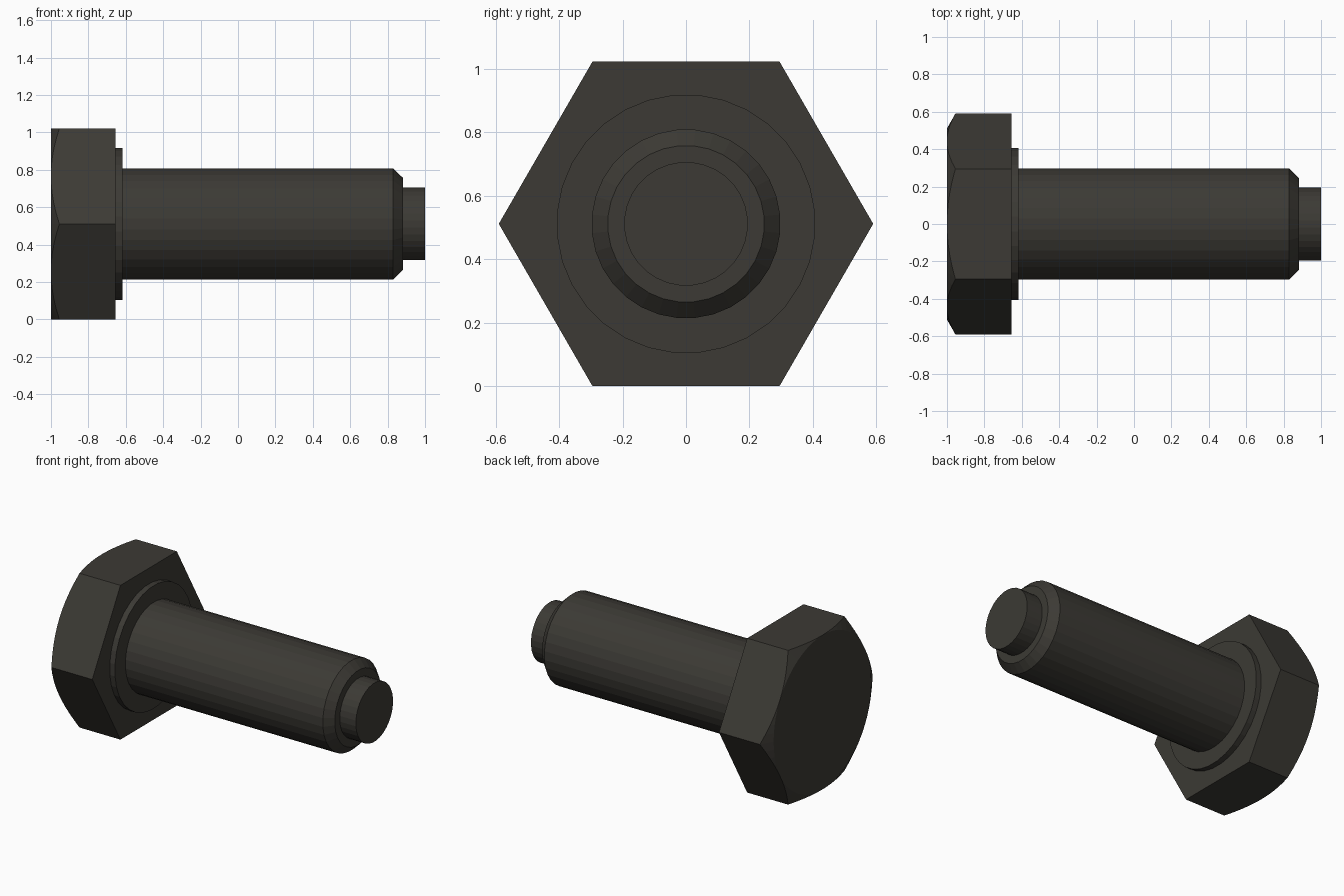
import bpy, bmesh
from math import cos, sin, pi, radians

if "Cube" in bpy.data.objects:
    bpy.data.objects.remove(bpy.data.objects["Cube"])

FLAT = 0.511                      # hex centre-to-flat distance
CORNER = FLAT / cos(pi / 6)       # hex centre-to-corner distance
AXIS_Z = FLAT                     # bolt axis height
SEG = 32

steel = bpy.data.materials.new("dark_steel")
steel.diffuse_color = (0.045, 0.042, 0.035, 1)
steel.use_nodes = True
steel.node_tree.nodes["Principled BSDF"].inputs["Base Color"].default_value = steel.diffuse_color


def loft(name, rings, smooth=False):
    """Skin a list of point rings along x and cap both ends."""
    bm = bmesh.new()
    loops = [[bm.verts.new(p) for p in ring] for ring in rings]
    n = len(loops[0])
    for a, b in zip(loops, loops[1:]):
        for i in range(n):
            j = (i + 1) % n
            bm.faces.new((a[i], a[j], b[j], b[i]))
    bm.faces.new(loops[0])
    bm.faces.new(loops[-1])
    bmesh.ops.remove_doubles(bm, verts=bm.verts, dist=1e-4)
    bmesh.ops.recalc_face_normals(bm, faces=bm.faces)
    me = bpy.data.meshes.new(name)
    bm.to_mesh(me)
    bm.free()
    me.materials.append(steel)
    ob = bpy.data.objects.new(name, me)
    ob.location.z = AXIS_Z
    bpy.context.collection.objects.link(ob)
    return ob


def turned(name, profile):
    """Round part from (x, radius) pairs, with a flat facet on top."""
    angles = [2 * pi * (i + 0.5) / SEG for i in range(SEG)]
    return loft(name, [[(x, r * cos(t), r * sin(t)) for t in angles]
                       for x, r in profile])


# Hex head: round back face, conical chamfer cutting arcs into the six flats
face_ring, arc_ring, front_ring = [], [], []
STEPS = 10
for i in range(6 * STEPS):
    t = 2 * pi * i / (6 * STEPS)
    r = FLAT / cos(t % (pi / 3) - pi / 6)
    x = -1 + 0.045 * (r - FLAT) / (CORNER - FLAT)
    face_ring.append((-1, FLAT * cos(t), FLAT * sin(t)))
    arc_ring.append((x, r * cos(t), r * sin(t)))
    front_ring.append((-0.655, r * cos(t), r * sin(t)))
loft("hex_head", [face_ring, arc_ring, front_ring])

# Bearing collar under the head
turned("collar", [(-0.655, 0.408), (-0.617, 0.408)])

# Shank with chamfered end and narrower pilot tip
turned("shank", [(-0.617, 0.298), (0.83, 0.298), (0.882, 0.247),
                 (0.882, 0.195), (1.0, 0.195)])
